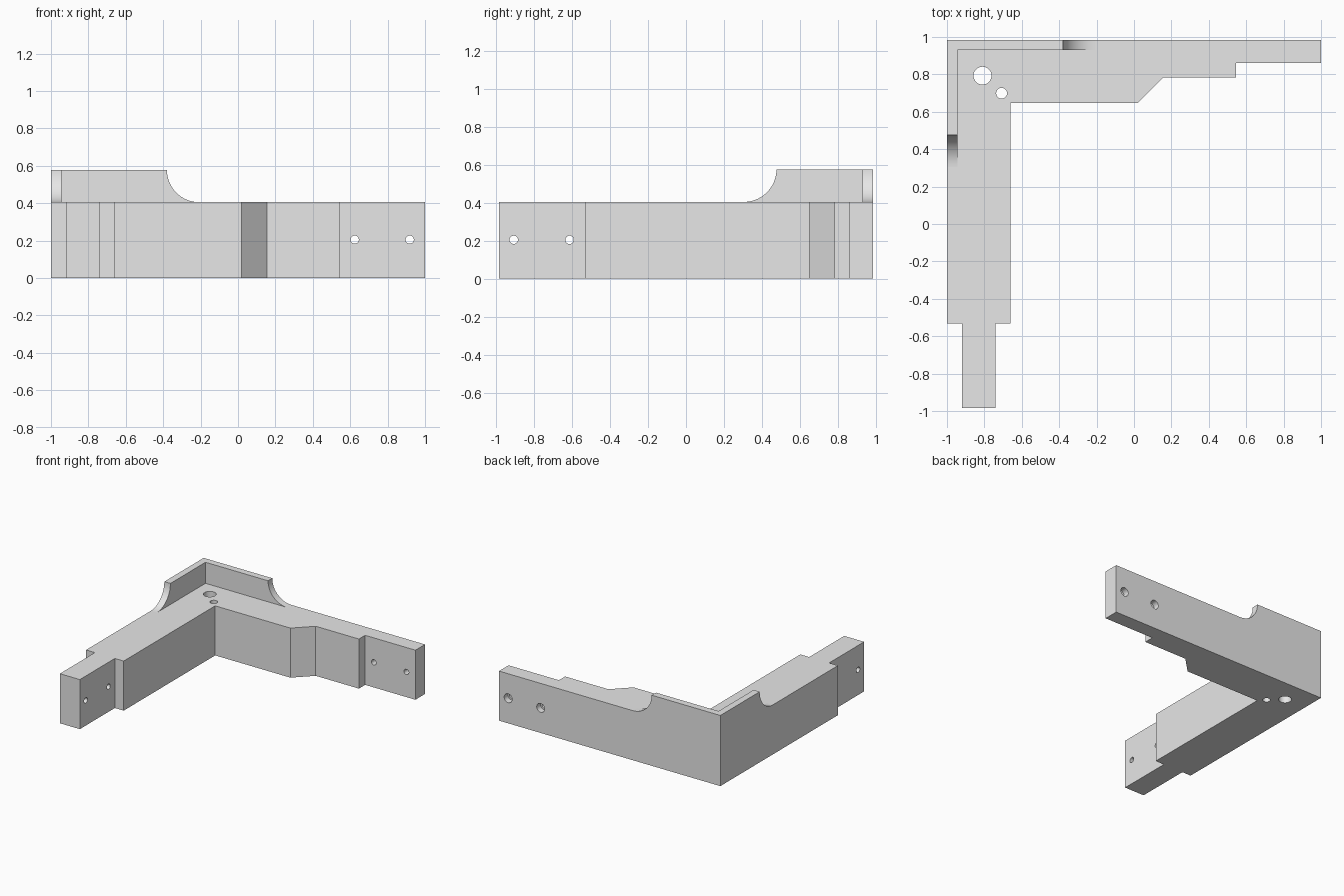
import bpy, bmesh, math
from mathutils import Matrix, Vector

cube = bpy.data.objects.get("Cube")
if cube:
    bpy.data.objects.remove(cube, do_unlink=True)

grey = bpy.data.materials.new("plain_grey")
grey.use_nodes = True
grey.diffuse_color = (0.8, 0.8, 0.8, 1)
grey.node_tree.nodes["Principled BSDF"].inputs["Base Color"].default_value = (0.8, 0.8, 0.8, 1)

EDGE = 0.985          # outer limit in y
HEIGHT = 0.405        # top of the arms
WALL_TOP = 0.577
WALL = 0.055          # lip thickness
RADIUS = WALL_TOP - HEIGHT


def make_object(name, bm):
    bmesh.ops.recalc_face_normals(bm, faces=bm.faces)
    mesh = bpy.data.meshes.new(name)
    bm.to_mesh(mesh)
    bm.free()
    mesh.materials.append(grey)
    obj = bpy.data.objects.new(name, mesh)
    bpy.context.collection.objects.link(obj)
    return obj


def prism(name, points, direction):
    """Extrude a planar outline along a direction."""
    bm = bmesh.new()
    face = bm.faces.new([bm.verts.new(p) for p in points])
    new = bmesh.ops.extrude_face_region(bm, geom=[face])["geom"]
    verts = [v for v in new if isinstance(v, bmesh.types.BMVert)]
    bmesh.ops.translate(bm, verts=verts, vec=direction)
    return make_object(name, bm)


def combine(target, tool, operation):
    """Apply a boolean and discard the tool."""
    mod = target.modifiers.new(tool.name, 'BOOLEAN')
    mod.operation, mod.solver, mod.object = operation, 'EXACT', tool
    bpy.ops.object.select_all(action='DESELECT')
    bpy.context.view_layer.objects.active = target
    target.select_set(True)
    bpy.ops.object.modifier_apply(modifier=mod.name)
    bpy.data.objects.remove(tool, do_unlink=True)


def drill(target, centre, axis, radius, depth):
    bm = bmesh.new()
    turn = Vector(axis).to_track_quat('Z', 'Y').to_matrix().to_4x4()
    bmesh.ops.create_cone(bm, cap_ends=True, segments=32, radius1=radius, radius2=radius,
                          depth=depth, matrix=Matrix.Translation(centre) @ turn)
    cutter = make_object("hole_cutter", bm)
    cutter.hide_render = True
    combine(target, cutter, 'DIFFERENCE')


def lip_profile(start, end):
    """Side outline of a lip: straight top ending in a concave quarter round."""
    way = 1 if end > start else -1
    base = HEIGHT - 0.1
    pts = [(start, base), (start, WALL_TOP)]
    for i in range(17):
        a = math.pi / 2 * i / 16
        pts.append((end + way * RADIUS * (1 - math.cos(a)), WALL_TOP - RADIUS * math.sin(a)))
    return pts + [(end + way * RADIUS, base)]


# L-shaped bracket with stepped arms
outline = [(-1, EDGE), (1, EDGE), (1, 0.862), (0.545, 0.862), (0.545, 0.782),
           (0.155, 0.782), (0.02, 0.648), (-0.66, 0.648), (-0.66, -0.533),
           (-0.74, -0.533), (-0.74, -EDGE), (-0.92, -EDGE), (-0.92, -0.533), (-1, -0.533)]
bracket = prism("corner_bracket", [(x, y, 0) for x, y in outline], (0, 0, HEIGHT))

# Raised lips around the outer corner
back_lip = prism("back_lip", [(x, EDGE, z) for x, z in lip_profile(-1, -0.38)], (0, -WALL, 0))
side_lip = prism("side_lip", [(-1, y, z) for y, z in lip_profile(EDGE, 0.477)], (WALL, 0, 0))
combine(bracket, back_lip, 'UNION')
combine(bracket, side_lip, 'UNION')

# Vertical holes in the corner
drill(bracket, (-0.81, 0.793, 0.2), (0, 0, 1), 0.048, 1)
drill(bracket, (-0.708, 0.699, 0.2), (0, 0, 1), 0.029, 1)

# Screw holes in the back arm, counterbored on the outside
for x in (0.624, 0.918):
    drill(bracket, (x, 0.92, 0.205), (0, 1, 0), 0.022, 0.4)
    drill(bracket, (x, EDGE, 0.205), (0, 1, 0), 0.036, 0.1)

# Screw holes in the side arm
for y in (-0.908, -0.614):
    drill(bracket, (-0.83, y, 0.205), (1, 0, 0), 0.022, 0.4)

# Smooth only the small facets of the rounds and holes
bpy.context.view_layer.objects.active = bracket
bracket.select_set(True)
bpy.ops.object.shade_smooth_by_angle(angle=math.radians(30))
for poly in bracket.data.polygons:
    poly.use_smooth = poly.area < 0.01
